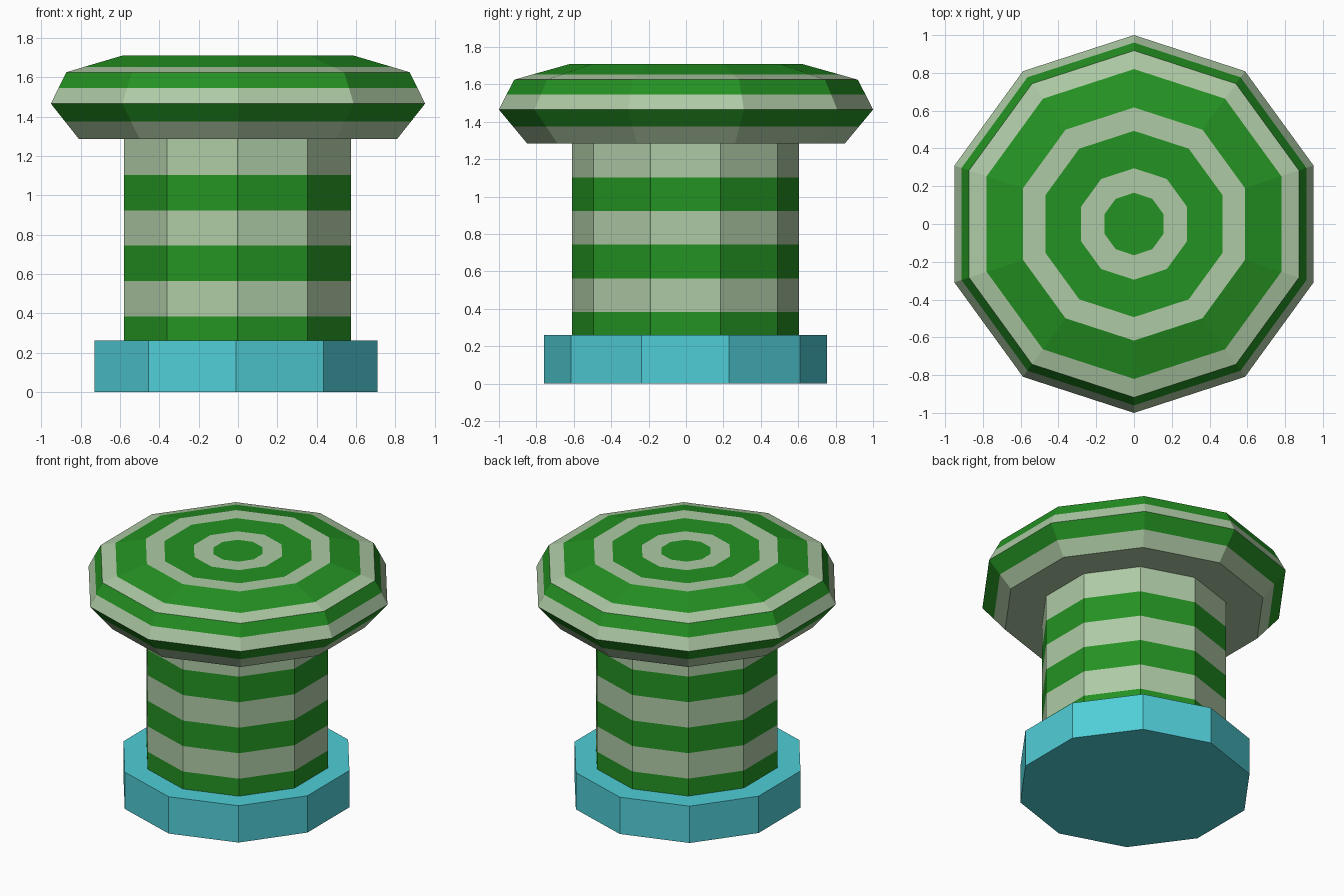
import bpy, bmesh, math

if "Cube" in bpy.data.objects:
    bpy.data.objects.remove(bpy.data.objects["Cube"])

SIDES = 10


def material(name, rgb):
    # sRGB bytes to linear viewport colour
    mat = bpy.data.materials.new(name)
    lin = [((c / 255 + 0.055) / 1.055) ** 2.4 for c in rgb]
    mat.diffuse_color = (*lin, 1)
    mat.use_nodes = True
    mat.node_tree.nodes["Principled BSDF"].inputs["Base Color"].default_value = mat.diffuse_color
    return mat


green = material("green", (36, 146, 34))
pale = material("pale_green", (174, 202, 165))
blue = material("turquoise", (80, 206, 215))


def lathe(name, profile, mats, bands, x=0.0, y=0.0):
    """Stack ten-sided rings; bands gives the material slot between rings.
    A ring of radius 0 is closed as a flat fan-free face."""
    bm = bmesh.new()
    rings = []
    for r, z in profile:
        rings.append([bm.verts.new((x + r * math.cos(a), y + r * math.sin(a), z))
                      for a in (math.pi / 2 + 2 * math.pi * i / SIDES for i in range(SIDES))])
    for low, high, slot in zip(rings, rings[1:], bands):
        for i in range(SIDES):
            j = (i + 1) % SIDES
            f = bm.faces.new((low[i], low[j], high[j], high[i]))
            f.material_index = slot
    # end caps take the colour of the neighbouring band or an explicit last entry
    bm.faces.new(rings[0][::-1]).material_index = bands[0]
    bm.faces.new(rings[-1]).material_index = bands[-1]
    bmesh.ops.recalc_face_normals(bm, faces=bm.faces)
    me = bpy.data.meshes.new(name)
    bm.to_mesh(me)
    bm.free()
    for m in mats:
        me.materials.append(m)
    ob = bpy.data.objects.new(name, me)
    bpy.context.collection.objects.link(ob)
    return ob


# plain plinth
lathe("base", [(0.756, 0), (0.756, 0.26)], [blue], [0], x=-0.01, y=-0.003)

# striped column
heights = [0.26, 0.383, 0.563, 0.743, 0.923, 1.103, 1.285]
lathe("stem", [(0.607, z) for z in heights], [green, pale],
      [i % 2 for i in range(6)], x=-0.003, y=-0.003)

# striped bevelled cap, rings running from the underside to the top centre
cap = [(0.85, 1.285), (0.925, 1.375), (1.0, 1.465), (0.96, 1.545), (0.918, 1.625),
       (0.82, 1.653), (0.617, 1.71), (0.493, 1.71), (0.295, 1.71), (0.165, 1.71), (0.08, 1.71)]
lathe("cap", cap, [pale, green], [i % 2 for i in range(10)])
